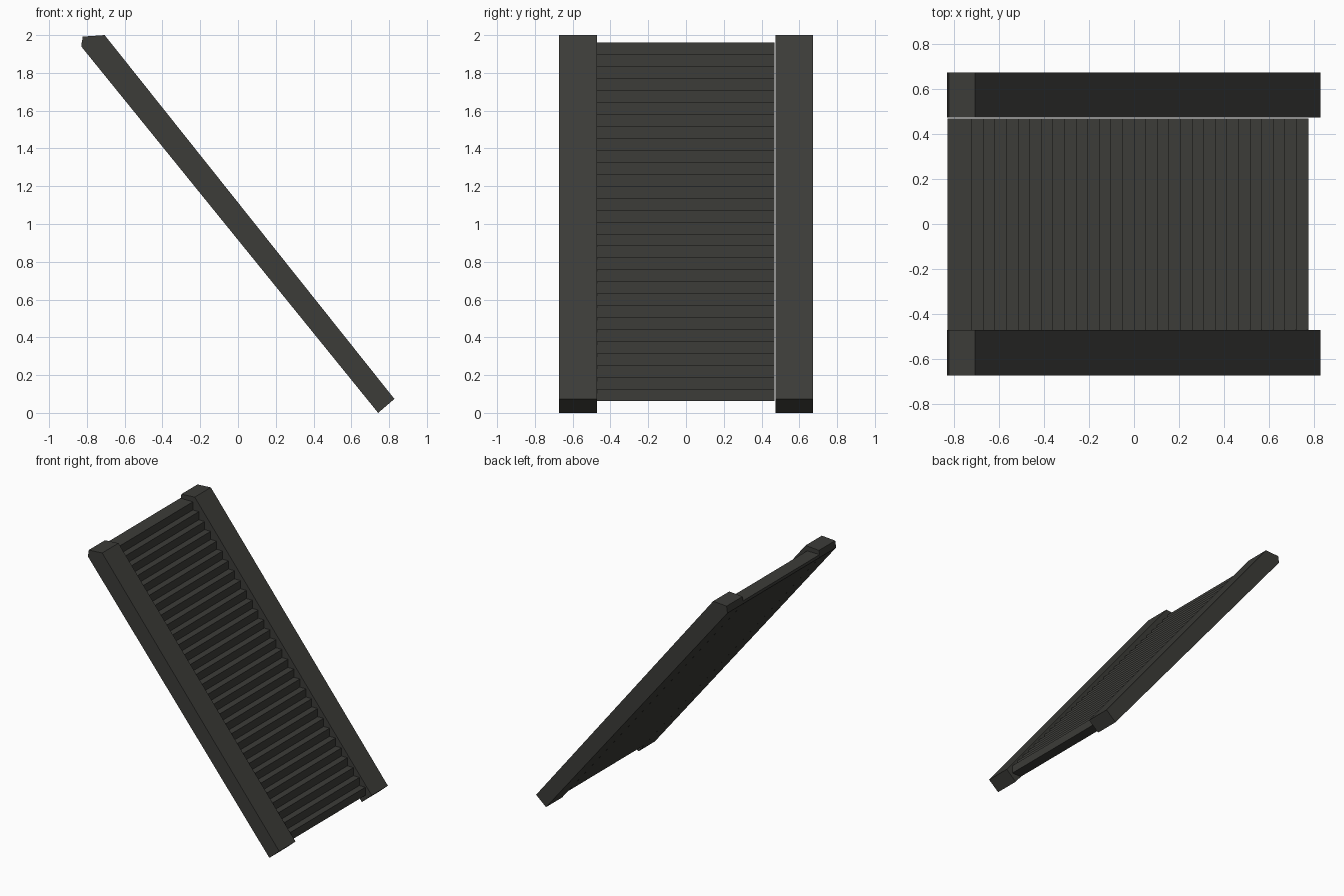
import bpy
import bmesh

if "Cube" in bpy.data.objects:
    bpy.data.objects.remove(bpy.data.objects["Cube"])

mat = bpy.data.materials.new("dark_grey")
mat.diffuse_color = (0.045, 0.045, 0.04, 1)
mat.use_nodes = True
mat.node_tree.nodes["Principled BSDF"].inputs["Base Color"].default_value = mat.diffuse_color


def extrude_profile(name, pts, y0, y1):
    """Solid made from an x-z outline swept between y0 and y1."""
    bm = bmesh.new()
    face = bm.faces.new([bm.verts.new((x, y0, z)) for x, z in pts])
    ext = bmesh.ops.extrude_face_region(bm, geom=[face])
    verts = [v for v in ext["geom"] if isinstance(v, bmesh.types.BMVert)]
    bmesh.ops.translate(bm, vec=(0, y1 - y0, 0), verts=verts)
    bmesh.ops.recalc_face_normals(bm, faces=bm.faces)
    mesh = bpy.data.meshes.new(name)
    bm.to_mesh(mesh)
    bm.free()
    mesh.materials.append(mat)
    obj = bpy.data.objects.new(name, mesh)
    bpy.context.collection.objects.link(obj)
    return obj


# Sloping side beams
beam = [(0.742, 0), (0.828, 0.074), (-0.706, 2.0), (-0.822, 1.992), (-0.83, 1.94)]
extrude_profile("front_side_beam", beam, -0.672, -0.471)
extrude_profile("back_side_beam", beam, 0.473, 0.672)

# Stair flight: stepped top, flat sloping underside
STEPS, RUN, RISE = 30, 0.0515, 0.0633
x, z = 0.774, 0.062
stairs = [(0.692, z), (x, z)]
for i in range(STEPS):
    z += RISE
    stairs.append((x, z))
    if i < STEPS - 1:
        x -= RUN
        stairs.append((x, z))
stairs += [(-0.828, z), (-0.828, 1.938)]
extrude_profile("stair_flight", stairs, -0.471, 0.469)
